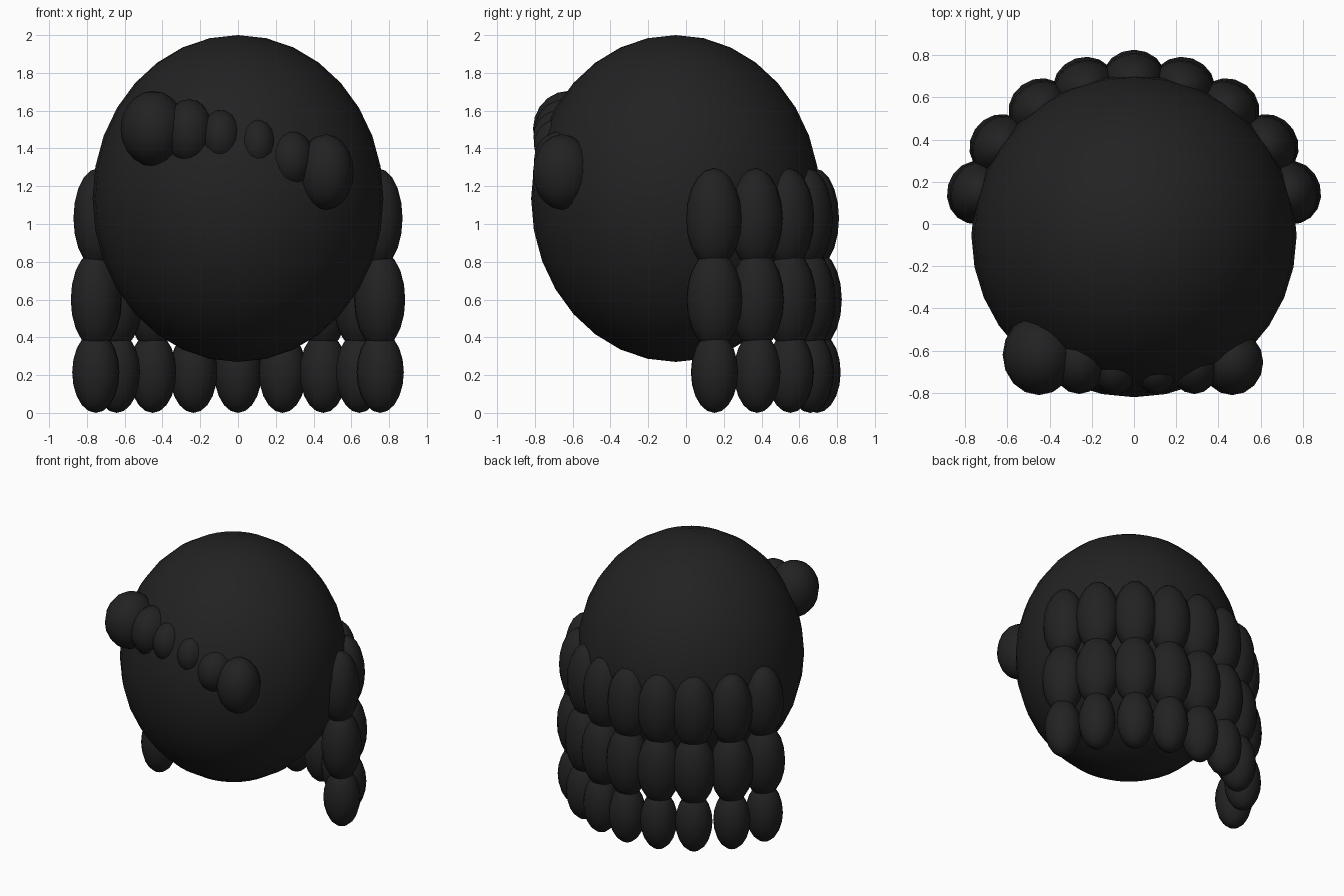
import bpy
import math

if "Cube" in bpy.data.objects:
    bpy.data.objects.remove(bpy.data.objects["Cube"])

hair = bpy.data.materials.new("charcoal black")
hair.diffuse_color = (0.016, 0.016, 0.016, 1)
hair.use_nodes = True
hair.node_tree.nodes["Principled BSDF"].inputs["Base Color"].default_value = hair.diffuse_color


def blob(name, loc, radii, turn=0.0, segments=16, rings=10):
    """Smooth ellipsoid, turned about the vertical axis."""
    bpy.ops.mesh.primitive_uv_sphere_add(segments=segments, ring_count=rings, radius=1, location=loc)
    ob = bpy.context.object
    ob.name = name
    ob.scale = radii
    ob.rotation_euler.z = turn
    bpy.ops.object.transform_apply(location=False, rotation=True, scale=True)
    bpy.ops.object.shade_smooth()
    ob.data.materials.append(hair)
    return ob


# Main rounded mass of hair
blob("main_mass", (0, -0.055, 1.135), (0.77, 0.765, 0.865), segments=32, rings=16)

# Three tiers of hanging locks wrapped around the sides and back
columns = [(0, 0.69), (0.235, 0.655), (0.45, 0.55), (0.64, 0.375), (0.75, 0.15)]
# name, centre height, tangential, radial and vertical radius, outward shift
tiers = [("upper", 1.03, 0.15, 0.13, 0.265, -0.01),
         ("middle", 0.60, 0.15, 0.135, 0.26, 0.0),
         ("lower", 0.215, 0.126, 0.126, 0.215, 0.003)]
for tier, z, tangential, radial, height, shift in tiers:
    for i, (x, y) in enumerate(columns):
        for side in ((1,) if x == 0 else (1, -1)):
            angle = math.atan2(y + 0.05, x * side)
            loc = (x * side + shift * math.cos(angle), y + shift * math.sin(angle), z)
            label = "centre" if x == 0 else ("right" if side > 0 else "left")
            blob(f"{tier}_lock_{label}_{i}", loc, (radial, tangential, height), angle)

# Slanting fringe of curls across the front
fringe = [((-0.45, -0.62, 1.505), (0.172, 0.19, 0.20)),
          ((-0.26, -0.645, 1.485), (0.132, 0.16, 0.176)),
          ((-0.09, -0.67, 1.46), (0.11, 0.138, 0.145)),
          ((0.105, -0.68, 1.42), (0.10, 0.125, 0.135)),
          ((0.285, -0.66, 1.34), (0.12, 0.145, 0.152)),
          ((0.465, -0.655, 1.275), (0.147, 0.155, 0.20))]
for i, (loc, radii) in enumerate(fringe):
    blob(f"fringe_curl_{i + 1}", loc, radii)
